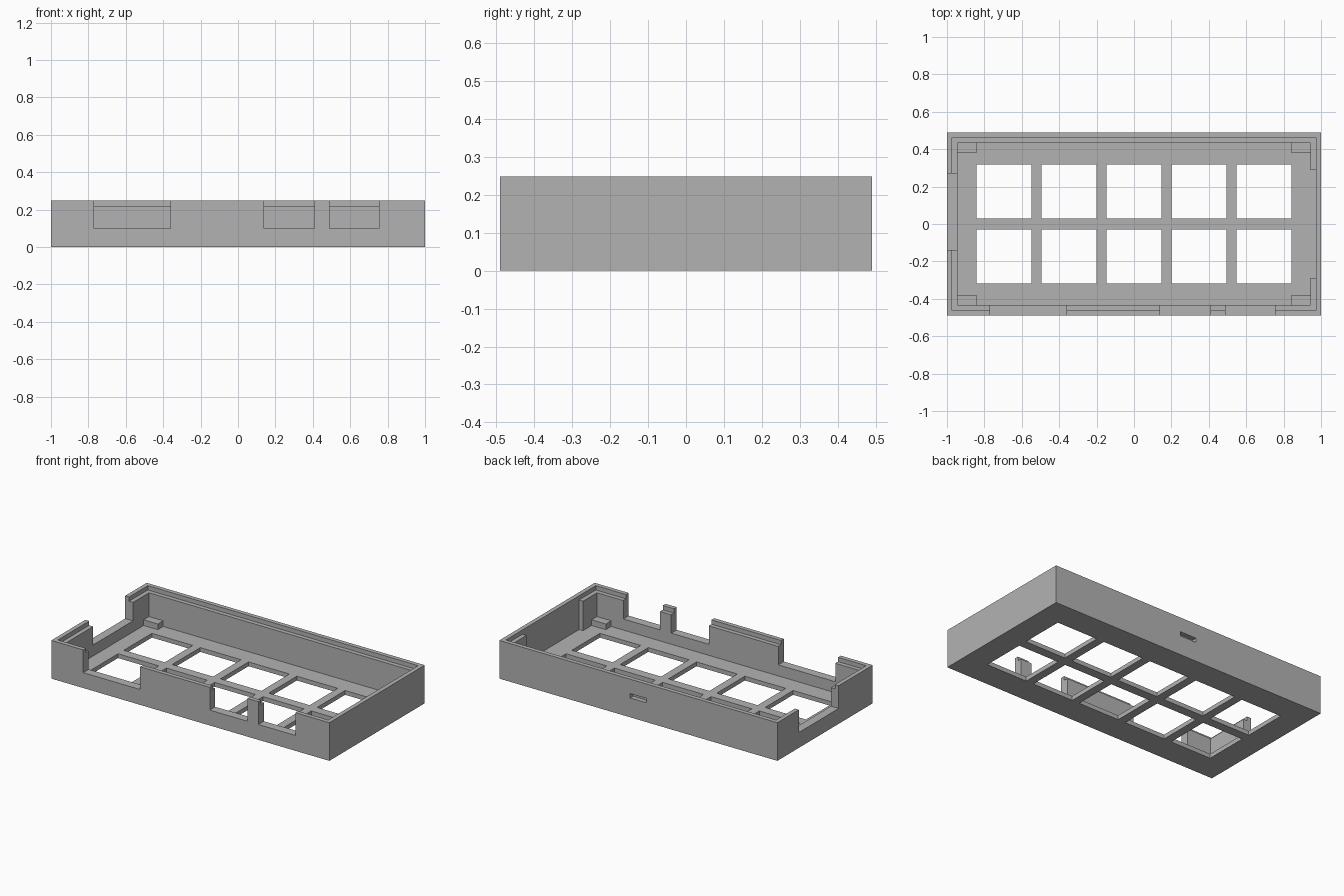
import bpy
import bmesh

cube = bpy.data.objects.get("Cube")
if cube:
    bpy.data.objects.remove(cube, do_unlink=True)

# Overall sizes
HX, HY, H = 1.0, 0.49, 0.248
WALL, LIP = 0.056, 0.028
FLOOR, LIP_Z, NOTCH_Z = 0.028, 0.22, 0.10
IX, IY = HX - WALL, HY - WALL
OVER = H + 0.1

grey = bpy.data.materials.new("plain_grey")
grey.use_nodes = True
grey.diffuse_color = (0.45, 0.45, 0.45, 1)
grey.node_tree.nodes["Principled BSDF"].inputs["Base Color"].default_value = (0.45, 0.45, 0.45, 1)


def box(name, x, y, z):
    """Axis-aligned box from (min, max) pairs."""
    bm = bmesh.new()
    bmesh.ops.create_cube(bm, size=1)
    for v in bm.verts:
        v.co = [r[0] if c < 0 else r[1] for c, r in zip(v.co, (x, y, z))]
    mesh = bpy.data.meshes.new(name)
    bm.to_mesh(mesh)
    bm.free()
    mesh.materials.append(grey)
    obj = bpy.data.objects.new(name, mesh)
    bpy.context.collection.objects.link(obj)
    return obj


def cut(target, x, y, z):
    """Subtract a box from the target and discard the cutter."""
    cutter = box("cutter", x, y, z)
    cutter.hide_render = True
    mod = target.modifiers.new("cut", "BOOLEAN")
    mod.operation = "DIFFERENCE"
    mod.solver = "EXACT"
    mod.object = cutter
    bpy.context.view_layer.update()
    graph = bpy.context.evaluated_depsgraph_get()
    mesh = bpy.data.meshes.new_from_object(target.evaluated_get(graph))
    target.modifiers.clear()
    target.data = mesh
    bpy.data.objects.remove(cutter, do_unlink=True)


# Tray shell: cavity and stepped rim
tray = box("tray_body", (-HX, HX), (-HY, HY), (0, H))
cut(tray, (-IX, IX), (-IY, IY), (FLOOR, OVER))
cut(tray, (-HX + LIP, HX - LIP), (-HY + LIP, HY - LIP), (LIP_Z, OVER))

# Recess inside the left wall
cut(tray, (IX - 0.05, HX - LIP), (-0.29, 0.29), (FLOOR, OVER))

# Connector notches in the front wall
for x0, x1 in ((-0.77, -0.36), (0.14, 0.41), (0.49, 0.755)):
    cut(tray, (x0, x1), (-HY - 0.1, -IY + 0.02), (NOTCH_Z, OVER))

# Notch in the right wall
cut(tray, (-HX - 0.1, -IX + 0.02), (-0.14, 0.27), (NOTCH_Z, OVER))

# Shallow latch slot in the back wall
cut(tray, (-0.058, 0.058), (HY - 0.03, HY + 0.1), (0.126, 0.154))

# Grid of window openings through the floor
for col in range(-2, 3):
    for row in (-1, 1):
        cx, cy = col * 0.3475, row * 0.174
        cut(tray, (cx - 0.147, cx + 0.147), (cy - 0.144, cy + 0.144), (-0.1, FLOOR + 0.03))
tray.data.name = "tray_body"

# Corner support blocks, set slightly into the walls and floor
for sx, side in ((-1, "right"), (1, "left")):
    for sy, end in ((-1, "front"), (1, "back")):
        xs = sorted((sx * 0.842, sx * (IX + 0.01)))
        ys = sorted((sy * 0.379, sy * (IY + 0.01)))
        box(f"corner_block_{end}_{side}", xs, ys, (FLOOR - 0.01, 0.065))
